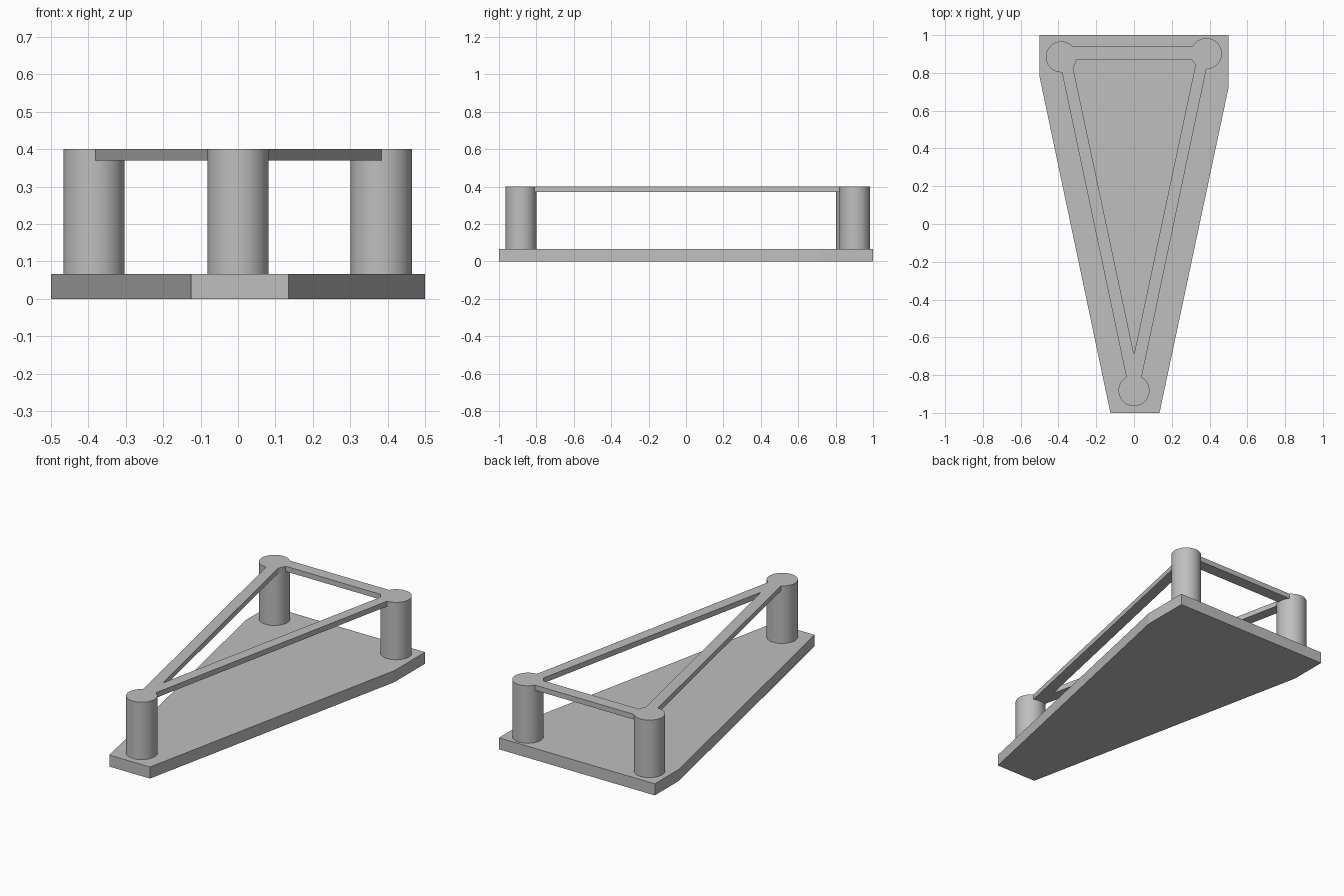
import bpy
import bmesh
from math import radians

cube = bpy.data.objects.get("Cube")
if cube:
    bpy.data.objects.remove(cube, do_unlink=True)

# Single plain grey
grey = bpy.data.materials.new("plain grey")
grey.use_nodes = True
colour = (0.52, 0.52, 0.52, 1)
grey.diffuse_color = colour
grey.node_tree.nodes["Principled BSDF"].inputs["Base Color"].default_value = colour

PLATE_TOP = 0.067
TOP = 0.4
FRAME_BOTTOM = 0.37


def slab(name, loops, bottom, top):
    """Extrude an outline, with any further loops cut out as holes."""
    bm = bmesh.new()
    for loop in loops:
        verts = [bm.verts.new((x, y, bottom)) for x, y in loop]
        for a, b in zip(verts, verts[1:] + verts[:1]):
            bm.edges.new((a, b))
    bmesh.ops.triangle_fill(bm, edges=bm.edges[:], use_beauty=True)
    result = bmesh.ops.extrude_face_region(bm, geom=bm.faces[:], use_keep_orig=True)
    moved = [v for v in result["geom"] if isinstance(v, bmesh.types.BMVert)]
    bmesh.ops.translate(bm, verts=moved, vec=(0, 0, top - bottom))
    bmesh.ops.recalc_face_normals(bm, faces=bm.faces[:])
    mesh = bpy.data.meshes.new(name)
    bm.to_mesh(mesh)
    bm.free()
    mesh.materials.append(grey)
    obj = bpy.data.objects.new(name, mesh)
    bpy.context.collection.objects.link(obj)
    return obj


def post(name, x, y):
    bpy.ops.mesh.primitive_cylinder_add(
        vertices=64, radius=0.082, depth=TOP - PLATE_TOP,
        location=(x, y, (TOP + PLATE_TOP) / 2))
    obj = bpy.context.object
    obj.name = name
    obj.data.materials.append(grey)
    bpy.ops.object.shade_smooth_by_angle(angle=radians(30))


# Tapered base plate
slab("base_plate", [[(-0.5, 1), (0.5, 1), (0.5, 0.72), (0.135, -1),
                     (-0.125, -1), (-0.5, 0.78)]], 0, PLATE_TOP)

# Three round posts
post("front_post", 0, -0.882)
post("back_right_post", -0.385, 0.885)
post("back_left_post", 0.383, 0.902)

# Thin triangular frame joining the post tops
outer = [(-0.33, 0.94), (0.33, 0.94), (0.383, 0.82), (0.03, -0.86),
         (-0.03, -0.86), (-0.383, 0.81)]
inner = [(-0.305, 0.87), (0.315, 0.87), (0.325, 0.84), (0, -0.69), (-0.322, 0.825)]
slab("top_frame", [outer, inner], FRAME_BOTTOM, TOP)
